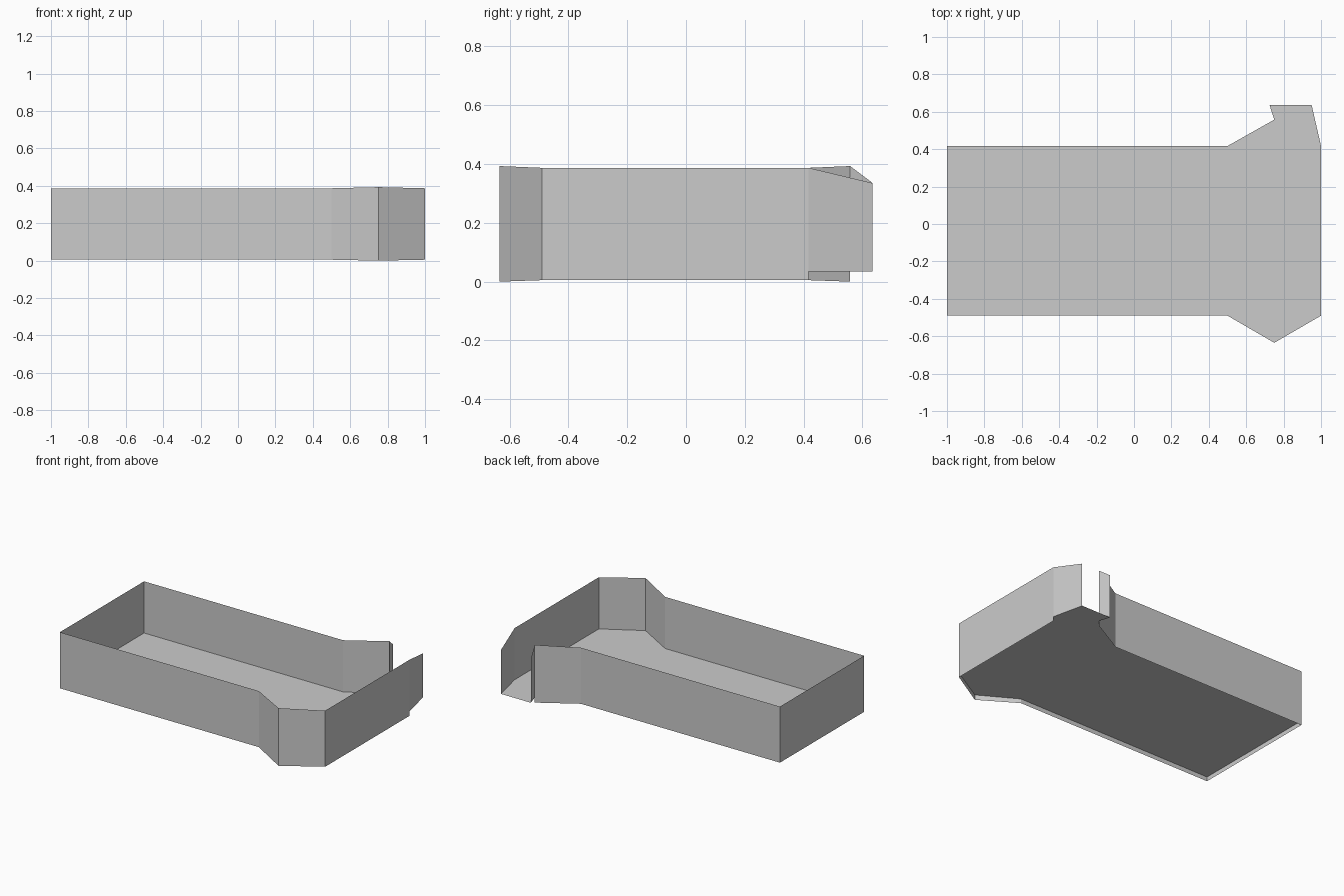
import bpy

cube = bpy.data.objects.get("Cube")
if cube:
    bpy.data.objects.remove(cube, do_unlink=True)

grey = bpy.data.materials.new("light grey")
grey.use_nodes = True
colour = (0.6, 0.6, 0.6, 1)
grey.diffuse_color = colour
grey.node_tree.nodes["Principled BSDF"].inputs["Base Color"].default_value = colour

FLOOR_Z = 0.035
LOW, HIGH = 0.005, 0.387        # edges of the straight walls
PEAK_LOW, PEAK_HIGH = 0, 0.393  # edges at the pointed bulges
LIP_HIGH = 0.335                # top at the open end of the spout


def add_mesh(name, verts, faces):
    mesh = bpy.data.meshes.new(name)
    mesh.from_pydata(verts, [], faces)
    mesh.materials.append(grey)
    obj = bpy.data.objects.new(name, mesh)
    bpy.context.collection.objects.link(obj)
    return obj


def wall(name, stations):
    """Thin upright sheet through stations of (plan point, bottom, top)."""
    verts = []
    for (x, y), low, high in stations:
        verts += [(x, y, low), (x, y, high)]
    faces = [(2 * i, 2 * i + 2, 2 * i + 3, 2 * i + 1) for i in range(len(stations) - 1)]
    return add_mesh(name, verts, faces)


# Plan corners, counter-clockwise
front_right = (-1, -0.49)
front_neck = (0.5, -0.49)
front_peak = (0.75, -0.635)
front_left = (1, -0.49)
back_left = (1, 0.417)
spout_left = (0.95, 0.635)
spout_right = (0.725, 0.635)
back_peak = (0.75, 0.558)
back_neck = (0.5, 0.417)
back_right = (-1, 0.417)
outline = [front_right, front_neck, front_peak, front_left, back_left,
           spout_left, spout_right, back_peak, back_neck, back_right]

# Tray floor, slightly above the lower wall edges
add_mesh("floor", [(x, y, FLOOR_Z) for x, y in outline], [tuple(range(len(outline)))])

# Straight walls and the pointed front bulge
wall("front_wall", [(front_right, LOW, HIGH), (front_neck, LOW, HIGH)])
wall("front_bulge", [(front_neck, LOW, HIGH), (front_peak, PEAK_LOW, PEAK_HIGH),
                     (front_left, LOW, HIGH)])
wall("left_wall", [(front_left, LOW, HIGH), (back_left, LOW, HIGH)])
wall("back_wall", [(back_neck, LOW, HIGH), (back_right, LOW, HIGH)])
wall("right_wall", [(back_right, LOW, HIGH), (front_right, LOW, HIGH)])
wall("back_bulge", [(back_peak, PEAK_LOW, PEAK_HIGH), (back_neck, LOW, HIGH)])

# Sloping side flaps of the open spout
wall("spout_left_flap", [(back_left, FLOOR_Z, HIGH), (spout_left, FLOOR_Z, LIP_HIGH)])
wall("spout_right_flap", [(spout_right, FLOOR_Z, LIP_HIGH), (back_peak, FLOOR_Z, PEAK_HIGH)])
